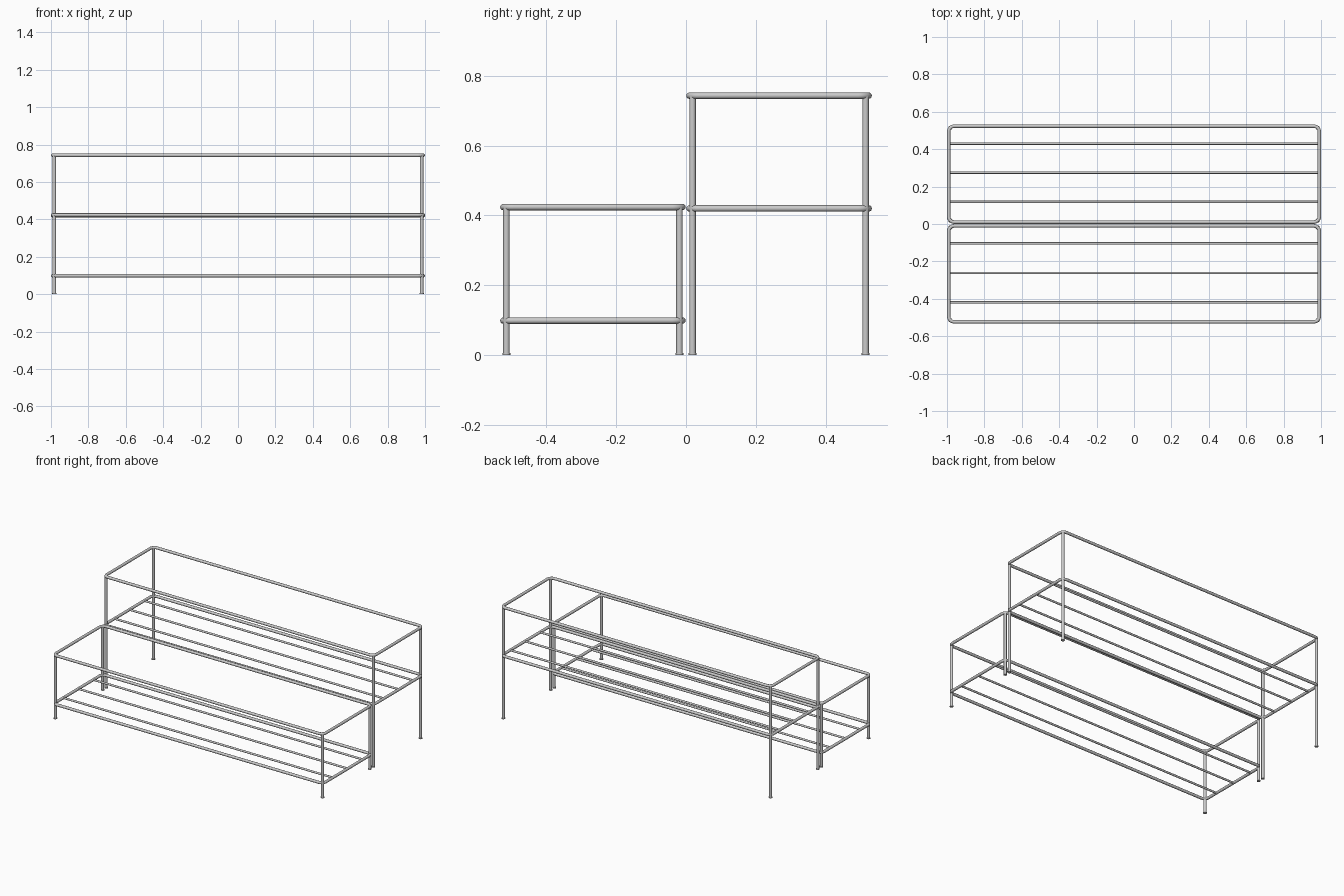
import bpy
from math import pi, cos, sin

if "Cube" in bpy.data.objects:
    bpy.data.objects.remove(bpy.data.objects["Cube"])

TUBE = 0.0092      # frame tube radius
BAR = 0.0065       # shelf bar radius
CORNER = 0.03      # rounded frame corner
HALF_X = 1 - TUBE  # frame centre line


def smooth(ob, name):
    ob.name = name
    bpy.ops.object.shade_smooth_by_angle()


def cylinder(name, radius, length, loc, rot=(0, 0, 0)):
    bpy.ops.mesh.primitive_cylinder_add(vertices=20, radius=radius, depth=length,
                                        location=loc, rotation=rot)
    smooth(bpy.context.object, name)


def frame_loop(name, y0, y1, z):
    # closed tube with rounded corners
    pts = []
    x = HALF_X - CORNER
    corners = [(x, y1 - CORNER), (-x, y1 - CORNER), (-x, y0 + CORNER), (x, y0 + CORNER)]
    for i, (cx, cy) in enumerate(corners):
        for k in range(9):
            a = (i + k / 8) * pi / 2
            pts.append((cx + CORNER * cos(a), cy + CORNER * sin(a), z, 1))
    curve = bpy.data.curves.new(name, 'CURVE')
    curve.dimensions = '3D'
    curve.bevel_depth = TUBE
    curve.bevel_resolution = 4
    spline = curve.splines.new('POLY')
    spline.points.add(len(pts) - 1)
    for p, co in zip(spline.points, pts):
        p.co = co
    spline.use_cyclic_u = True
    spline.use_smooth = True
    bpy.context.collection.objects.link(bpy.data.objects.new(name, curve))


def tier(name, y0, y1, low, high, bars):
    frame_loop(name + "_shelf_frame", y0, y1, low)
    frame_loop(name + "_top_rail", y0, y1, high)
    # shelf bars
    for i, y in enumerate(bars):
        cylinder(f"{name}_shelf_bar_{i}", BAR, 2 * HALF_X, (0, y, low), (0, pi / 2, 0))
    # legs with small foot caps, standing in the rounded corners
    inset = CORNER * (1 - cos(pi / 4))
    for x in (-HALF_X + inset, HALF_X - inset):
        for y in (y0 + inset, y1 - inset):
            cylinder(name + "_leg", TUBE, high - 0.003, (x, y, high / 2 + 0.0015))
            cylinder(name + "_foot", TUBE + 0.002, 0.006, (x, y, 0.003))


tier("front", -0.523, -0.01, 0.099, 0.424, (-0.104, -0.262, -0.419))
tier("back", 0.01, 0.523, 0.42, 0.743, (0.118, 0.275, 0.43))
